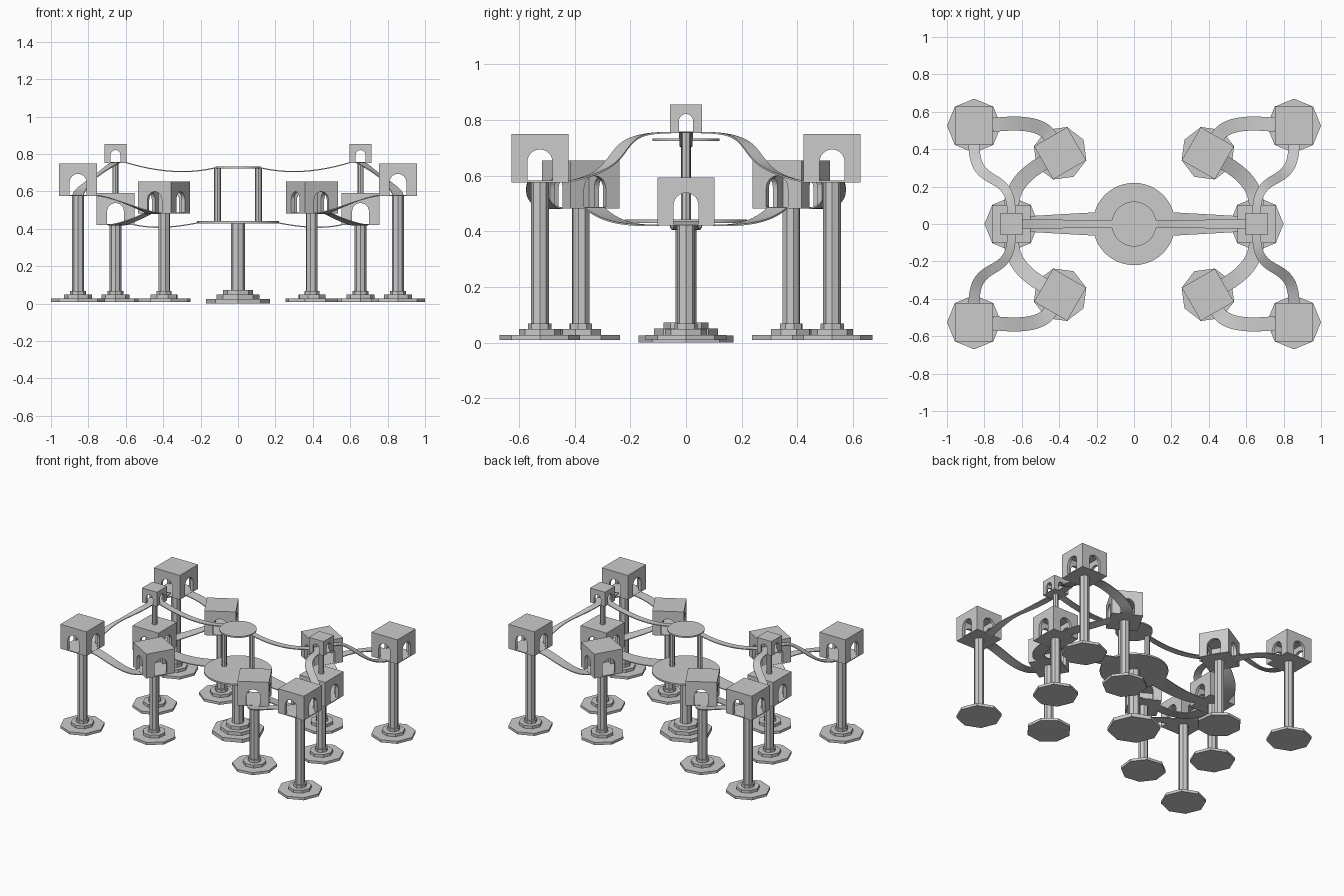
import bpy, bmesh
from math import pi, cos, sin, radians
from mathutils import Vector, Matrix
from mathutils.geometry import interpolate_bezier

if "Cube" in bpy.data.objects:
    bpy.data.objects.remove(bpy.data.objects["Cube"])


def finish(name, bm, smooth=False):
    bmesh.ops.recalc_face_normals(bm, faces=bm.faces)
    me = bpy.data.meshes.new(name)
    bm.to_mesh(me)
    bm.free()
    ob = bpy.data.objects.new(name, me)
    bpy.context.collection.objects.link(ob)
    if smooth:
        bpy.ops.object.select_all(action='DESELECT')
        ob.select_set(True)
        bpy.context.view_layer.objects.active = ob
        bpy.ops.object.shade_smooth_by_angle(angle=radians(30))
    return ob


def prism(bm, x, y, z0, z1, r, n=8, rot=0.0):
    m = Matrix.Translation((x, y, (z0 + z1) / 2)) @ Matrix.Rotation(rot, 4, 'Z')
    # cone vertices are turned so that one lies on the x axis
    m = m @ Matrix.Rotation(pi / 2, 4, 'Z')
    bmesh.ops.create_cone(bm, cap_ends=True, segments=n, radius1=r, radius2=r,
                          depth=z1 - z0, matrix=m)


def pillar(name, x, y, top, rot, tiers, z0, r):
    """Stepped octagonal foot with an octagonal shaft."""
    bm = bmesh.new()
    for radius, z1 in tiers + [(r, top)]:
        prism(bm, x, y, z0, z1, radius, rot=rot)
        z0 = z1
    finish(name, bm)


def pavilion(name, x, y, z, rot, w, h, a, arch_h, t):
    """Hollow box with an arched opening in each of its four walls."""
    bm = bmesh.new()
    place = Matrix.Translation((x, y, z)) @ Matrix.Rotation(rot, 4, 'Z')
    floor = t * 0.3
    # floor and roof slabs
    for z0, z1 in ((0, floor), (h - t, h)):
        m = place @ Matrix.Translation((0, 0, (z0 + z1) / 2)) @ Matrix.Diagonal((2 * w, 2 * w, z1 - z0, 1))
        bmesh.ops.create_cube(bm, size=1, matrix=m)
    # walls, set pinwheel fashion so the corners do not overlap
    arc = [(-a * cos(pi * i / 12), arch_h - a + a * sin(pi * i / 12)) for i in range(13)]
    profile = [(-w, floor), (-a, floor)] + arc + [(a, floor), (w - t, floor), (w - t, h - t), (-w, h - t)]
    for k in range(4):
        m = place @ Matrix.Rotation(k * pi / 2, 4, 'Z')
        f = bm.faces.new([bm.verts.new(m @ Vector((px, -w, pz))) for px, pz in profile])
        ext = bmesh.ops.extrude_face_region(bm, geom=[f], use_keep_orig=True)
        vs = [g for g in ext['geom'] if isinstance(g, bmesh.types.BMVert)]
        bmesh.ops.translate(bm, verts=vs, vec=m.to_3x3() @ Vector((0, t, 0)))
    finish(name, bm)


def ribbon(name, pts, w0, w1, sx=1, sy=1, n=24, th=0.006):
    """Thin flat walkway swept along a Bezier curve."""
    pts = [Vector((p[0] * sx, p[1] * sy, p[2])) for p in pts]
    c = interpolate_bezier(*pts, n)
    bm = bmesh.new()
    rows = []
    for i, p in enumerate(c):
        d = c[min(i + 1, n - 1)] - c[max(i - 1, 0)]
        side = Vector((-d.y, d.x, 0)).normalized() * (w0 + (w1 - w0) * i / (n - 1)) / 2
        dn = Vector((0, 0, -th))
        rows.append([bm.verts.new(v) for v in (p + side, p - side, p - side + dn, p + side + dn)])
    for r0, r1 in zip(rows, rows[1:]):
        for k in range(4):
            bm.faces.new((r0[k], r0[(k + 1) % 4], r1[(k + 1) % 4], r1[k]))
    bm.faces.new(rows[0])
    bm.faces.new(rows[-1])
    finish(name, bm, True)


FOOT = [(0.145, 0.028), (0.075, 0.048), (0.042, 0.068)]
HOUSE = dict(w=0.102, h=0.173, a=0.045, arch_h=0.118, t=0.02)

# central pillar and the two round platforms
pillar("central_pillar", 0, 0, 0.43, 0, [(0.17, 0.026), (0.115, 0.05), (0.08, 0.073)], 0.0, 0.038)
for name, z0, z1, r in (("lower_platform", 0.43, 0.442, 0.22), ("upper_platform", 0.724, 0.734, 0.12)):
    bm = bmesh.new()
    prism(bm, 0, 0, z0, z1, r, 48)
    finish(name, bm, True)

for sx in (-1, 1):
    # posts between the platforms
    bm = bmesh.new()
    prism(bm, sx * 0.11, 0, 0.44, 0.726, 0.018)
    finish("platform_post", bm)

    # low pavilion with the small pavilion on a post above it
    pillar("low_pillar", sx * 0.655, 0, 0.42, 0, FOOT, 0.01, 0.032)
    pavilion("low_pavilion", sx * 0.655, 0, 0.42, 0, **HOUSE)
    bm = bmesh.new()
    prism(bm, sx * 0.655, 0, 0.59, 0.755, 0.017)
    finish("top_post", bm)
    pavilion("top_pavilion", sx * 0.655, 0, 0.753, 0, 0.058, 0.102, 0.026, 0.068, 0.012)

    # straight walkways to the platforms
    ribbon("lower_walkway", [(0.555, 0, 0.425), (0.44, 0, 0.40), (0.33, 0, 0.412), (0.20, 0, 0.438)],
           0.085, 0.125, sx)
    ribbon("upper_walkway", [(0.60, 0, 0.758), (0.44, 0, 0.71), (0.28, 0, 0.69), (0.11, 0, 0.732)],
           0.05, 0.04, sx)

    for sy in (-1, 1):
        turn = -radians(30) * sx * sy * -1 if sx * sy < 0 else -radians(30)
        # corner and middle pavilions
        pillar("corner_pillar", sx * 0.855, sy * 0.525, 0.578, 0, FOOT, 0.01, 0.032)
        pavilion("corner_pavilion", sx * 0.855, sy * 0.525, 0.576, 0, **HOUSE)
        turn = -radians(30) * sx * sy
        pillar("middle_pillar", sx * 0.395, sy * 0.378, 0.482, turn, FOOT, 0.01, 0.032)
        pavilion("middle_pavilion", sx * 0.395, sy * 0.378, 0.481, turn, **HOUSE)

        # curved walkways between the pavilions
        ribbon("high_curved_walkway", [(0.855, 0.425, 0.581), (0.855, 0.17, 0.63),
                                       (0.655, 0.31, 0.76), (0.655, 0.055, 0.757)], 0.06, 0.045, sx, sy)
        ribbon("outer_curved_walkway", [(0.755, 0.53, 0.581), (0.65, 0.54, 0.57),
                                        (0.495, 0.552, 0.49), (0.445, 0.464, 0.486)], 0.075, 0.075, sx, sy)
        ribbon("inner_curved_walkway", [(0.482, 0.328, 0.486), (0.57, 0.277, 0.44),
                                        (0.65, 0.21, 0.42), (0.655, 0.10, 0.425)], 0.08, 0.08, sx, sy)
